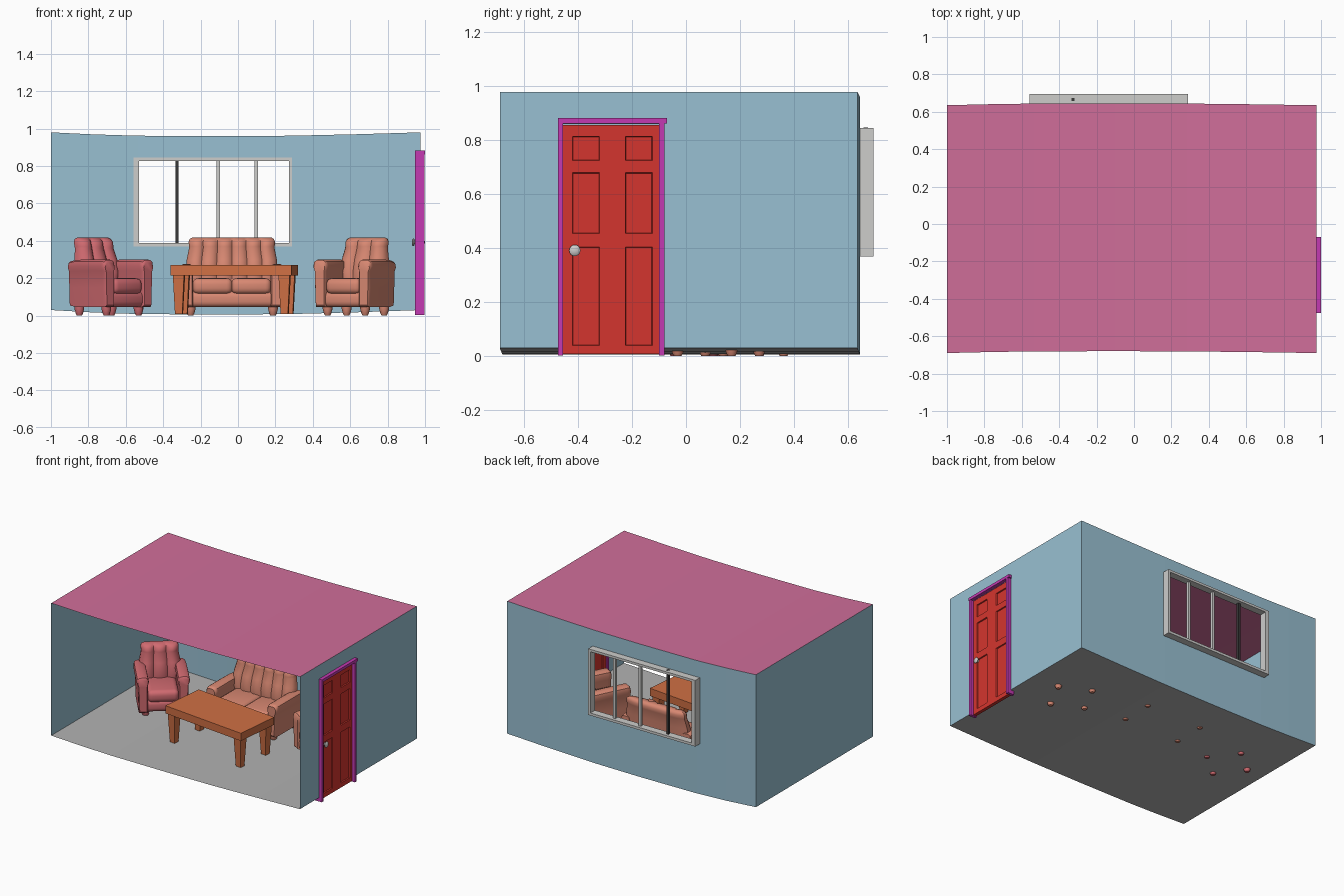
import bpy, bmesh, math
from mathutils import Matrix, Vector

if "Cube" in bpy.data.objects:
    bpy.data.objects.remove(bpy.data.objects["Cube"])


def mat(name, r, g, b):
    m = bpy.data.materials.new(name)
    lin = [((c / 255 + 0.055) / 1.055) ** 2.4 for c in (r, g, b)]
    m.diffuse_color = (*lin, 1)
    m.use_nodes = True
    m.node_tree.nodes["Principled BSDF"].inputs["Base Color"].default_value = m.diffuse_color
    return m


BLUE = mat("wall blue", 153, 192, 210)
PINK = mat("ceiling pink", 208, 110, 154)
GREY = mat("floor grey", 178, 178, 178)
PALE = mat("pale grey", 205, 205, 203)
DARK = mat("dark grey", 55, 55, 55)
RED = mat("door red", 212, 53, 46)
MAGENTA = mat("trim magenta", 196, 58, 178)
SALMON = mat("salmon fabric", 216, 136, 114)
ROSE = mat("rose fabric", 208, 106, 112)
ORANGE = mat("orange wood", 208, 112, 68)


def finish(name, bm, mats, T=None, smooth=False, recalc=True):
    if recalc:
        bmesh.ops.recalc_face_normals(bm, faces=bm.faces[:])
    me = bpy.data.meshes.new(name)
    bm.to_mesh(me)
    bm.free()
    for m in (mats if isinstance(mats, list) else [mats]):
        me.materials.append(m)
    o = bpy.data.objects.new(name, me)
    bpy.context.collection.objects.link(o)
    if T:
        o.matrix_world = T
    if smooth:
        bpy.context.view_layer.objects.active = o
        o.select_set(True)
        bpy.ops.object.shade_smooth_by_angle(angle=math.radians(40))
        o.select_set(False)
    return o


def box(name, lo, hi, m, T=None, bevel=0, taper=1.0):
    bm = bmesh.new()
    bmesh.ops.create_cube(bm, size=1)
    for v in bm.verts:
        k = taper if v.co.z < 0 else 1
        v.co = Vector([(a + b) / 2 + c * (b - a) * (k if i < 2 else 1)
                       for i, (a, b, c) in enumerate(zip(lo, hi, v.co))])
    if bevel:
        bmesh.ops.bevel(bm, geom=bm.edges[:], offset=bevel, segments=4,
                        profile=0.5, affect='EDGES')
    return finish(name, bm, m, T, smooth=bevel > 0)


def loft(name, rings, m, T=None):
    bm = bmesh.new()
    vs = [[bm.verts.new(p) for p in r] for r in rings]
    n = len(vs[0])
    for a, b in zip(vs, vs[1:]):
        for i in range(n):
            bm.faces.new((a[i], a[(i + 1) % n], b[(i + 1) % n], b[i]))
    bm.faces.new(vs[0])
    bm.faces.new(vs[-1])
    return finish(name, bm, m, T, smooth=True)


# Room shell: thin sheets that bow gently along the width, front left open
XS = [-1, -0.77, -0.535, -0.1, 0.28, 0.64, 0.975]
BOW = dict(zip(XS, [0, 0.55, 0.9, 1, 0.9, 0.5, 0]))
room = bmesh.new()


def floor_z(x): return 0.03 - 0.024 * BOW[x]
def roof_z(x): return 0.98 - 0.02 * BOW[x]
def back_y(x): return 0.635 + 0.01 * BOW[x]
def front_y(x): return -0.69 + 0.01 * BOW[x]


def quad(pts, index):
    room.faces.new([room.verts.new(p) for p in pts]).material_index = index


for a, b in zip(XS, XS[1:]):
    for fz, index in ((floor_z, 2), (roof_z, 1)):
        quad([(a, front_y(a), fz(a)), (b, front_y(b), fz(b)),
              (b, back_y(b), fz(b)), (a, back_y(a), fz(a))], index)
    levels = [floor_z, lambda x: 0.385, lambda x: 0.83, roof_z]
    for i in range(3):
        if i == 1 and -0.54 < a and b < 0.3:
            continue  # window opening
        lo, hi = levels[i], levels[i + 1]
        quad([(a, back_y(a), lo(a)), (b, back_y(b), lo(b)),
              (b, back_y(b), hi(b)), (a, back_y(a), hi(a))], 0)
quad([(-1, -0.69, 0.03), (-1, 0.635, 0.03), (-1, 0.635, 0.98), (-1, -0.69, 0.98)], 0)
ys = [-0.69, -0.46, -0.095, 0.635]
for i in range(3):
    for z0, z1 in ((0.03, 0.86), (0.86, 0.98)):
        if not (i == 1 and z0 < 0.5):  # doorway
            quad([(0.975, ys[i], z0), (0.975, ys[i + 1], z0),
                  (0.975, ys[i + 1], z1), (0.975, ys[i], z1)], 0)
bmesh.ops.remove_doubles(room, verts=room.verts[:], dist=0.0005)
finish("room_shell", room, [BLUE, PINK, GREY])

# Window frame and mullions
for n, lo, hi in (("top", (-0.56, 0.828), (0.29, 0.845)), ("bottom", (-0.56, 0.37), (0.29, 0.388)),
                  ("left", (-0.56, 0.388), (-0.53, 0.828)), ("right", (0.273, 0.388), (0.29, 0.828))):
    box("window_frame_" + n, (lo[0], 0.643, lo[1]), (hi[0], 0.695, hi[1]), PALE)
for n, x in (("middle", -0.105), ("right", 0.098)):
    box("mullion_" + n, (x - 0.009, 0.655, 0.388), (x + 0.009, 0.675, 0.828), PALE)
box("mullion_dark", (-0.333, 0.657, 0.375), (-0.317, 0.674, 0.848), DARK)

# Door slab with six recessed panels on both sides
py = [-0.457, -0.42, -0.32, -0.225, -0.125, -0.098]
pz = [0.008, 0.04, 0.405, 0.455, 0.68, 0.725, 0.815, 0.857]
bm = bmesh.new()
panels = []
for x in (0.952, 0.976):
    grid = [[bm.verts.new((x, y, z)) for z in pz] for y in py]
    for i in range(5):
        for j in range(7):
            f = bm.faces.new((grid[i][j], grid[i + 1][j], grid[i + 1][j + 1], grid[i][j + 1]))
            if x < 0.96:
                f.normal_flip()
            if i % 2 and j % 2:
                panels.append(f)
rim = [e for e in bm.edges if e.is_boundary]
bmesh.ops.bridge_loops(bm, edges=rim)
bmesh.ops.recalc_face_normals(bm, faces=bm.faces[:])
bmesh.ops.inset_individual(bm, faces=panels, thickness=0.003, depth=-0.008)
finish("door", bm, RED, recalc=False)

# Door trim
box("door_trim_front", (0.946, -0.475, 0.003), (0.998, -0.455, 0.866), MAGENTA)
box("door_trim_rear", (0.946, -0.1, 0.003), (0.998, -0.08, 0.866), MAGENTA)
box("door_trim_top", (0.946, -0.475, 0.862), (1.0, -0.07, 0.882), MAGENTA)

# Door knobs, inside and outside
for n, x, s in (("outer", 0.976, 1), ("inner", 0.952, -1)):
    rings = [[(x + s * h, -0.412 + r * math.cos(t * math.pi / 8), 0.392 + r * math.sin(t * math.pi / 8))
              for t in range(16)]
             for h, r in ((-0.003, 0.01), (0.007, 0.009), (0.01, 0.018), (0.016, 0.021), (0.021, 0.015), (0.023, 0.004))]
    loft("knob_" + n, rings, PALE)

# Coffee table, turned slightly
T = Matrix.Translation((-0.02, -0.178, 0)) @ Matrix.Rotation(math.radians(-6), 4, 'Z')
box("table_top", (-0.325, -0.165, 0.215), (0.325, 0.165, 0.27), ORANGE, T)
for sx in (-1, 1):
    for sy in (-1, 1):
        x, y = sx * 0.284, sy * 0.125
        box("table_leg", (x - 0.03, y - 0.03, 0.01), (x + 0.03, y + 0.03, 0.216), ORANGE, T, taper=0.66)


# Upholstered seats: base, cushions, arms, channelled back, feet
def upholstered(name, x, y, turn, w, arm_z, cushions, channels, m):
    T = Matrix.Translation((x, y, 0)) @ Matrix.Rotation(math.radians(turn), 4, 'Z')
    h = w / 2
    inner = h - 0.068
    box(name + "_base", (-h + 0.03, -0.158, 0.045), (h - 0.03, 0.13, 0.13), m, T, bevel=0.03)
    cw = 2 * inner / cushions
    for i in range(cushions):
        x0 = -inner + i * cw
        box(name + "_cushion", (x0 - 0.004, -0.168, 0.115), (x0 + cw + 0.004, 0.09, 0.2), m, T, bevel=0.032)
    for s in (-1, 1):
        # side panel swelling into a rounded armrest
        rings = []
        for yy, k in ((-0.168, 0.8), (-0.16, 0.95), (-0.14, 1), (0.0, 1), (0.09, 0.97), (0.14, 0.85)):
            prof = [(0.0, 0.045), (0.06, 0.045), (0.064, 0.15), (0.066, arm_z - 0.06),
                    (0.076, arm_z - 0.035), (0.07, arm_z - 0.01), (0.055, arm_z),
                    (0.015, arm_z), (0.0, arm_z - 0.01), (-0.006, arm_z - 0.035), (0.0, arm_z - 0.06)]
            rings.append([(s * (inner + 0.035 + (px - 0.035) * k), yy,
                           0.17 + (pz_ - 0.17) * (0.5 + 0.5 * k)) for px, pz_ in prof])
        loft(name + "_arm", rings, m, T)
        for fy in (-0.112, 0.112):
            fx = s * (h - 0.055)
            loft(name + "_foot", [[(fx + r * math.cos(t * math.pi / 6), fy + r * math.sin(t * math.pi / 6), z)
                                   for t in range(12)]
                                  for z, r in ((0, 0.014), (0.012, 0.02), (0.035, 0.026), (0.06, 0.026))], m, T)
    # leaning back with scalloped vertical channels
    rings = []
    n = channels * 8
    for z, yc, t, hw, bulge in ((0.05, 0.105, 0.07, h - 0.04, 0), (0.17, 0.1, 0.085, h - 0.035, 0.012),
                                (0.23, 0.1, 0.09, h - 0.03, 0.018), (0.3, 0.112, 0.08, h - 0.034, 0.02),
                                (0.36, 0.125, 0.065, h - 0.046, 0.018), (0.37, 0.128, 0.066, h - 0.046, 0.022),
                                (0.395, 0.133, 0.062, h - 0.044, 0.022), (0.41, 0.135, 0.045, h - 0.05, 0.016),
                                (0.417, 0.136, 0.02, h - 0.062, 0.004)):
        ring = []
        for i in range(n + 1):
            u = i / n
            edge = abs(2 * u - 1) ** 6 * t * 0.3
            ring.append((hw * (2 * u - 1), yc - t / 2 + edge - bulge * abs(math.sin(math.pi * channels * u)) ** 0.7, z))
        for i in range(n, -1, -1):
            u = i / n
            ring.append((hw * (2 * u - 1), yc + t / 2 - abs(2 * u - 1) ** 6 * t * 0.3, z))
        rings.append(ring)
    loft(name + "_back", rings, m, T)


upholstered("sofa", -0.033, 0.25, 0, 0.55, 0.275, 2, 6, SALMON)
upholstered("left_armchair", -0.69, 0.115, 40, 0.335, 0.3, 1, 3, ROSE)
upholstered("right_armchair", 0.63, 0.12, -27, 0.335, 0.3, 1, 3, SALMON)
